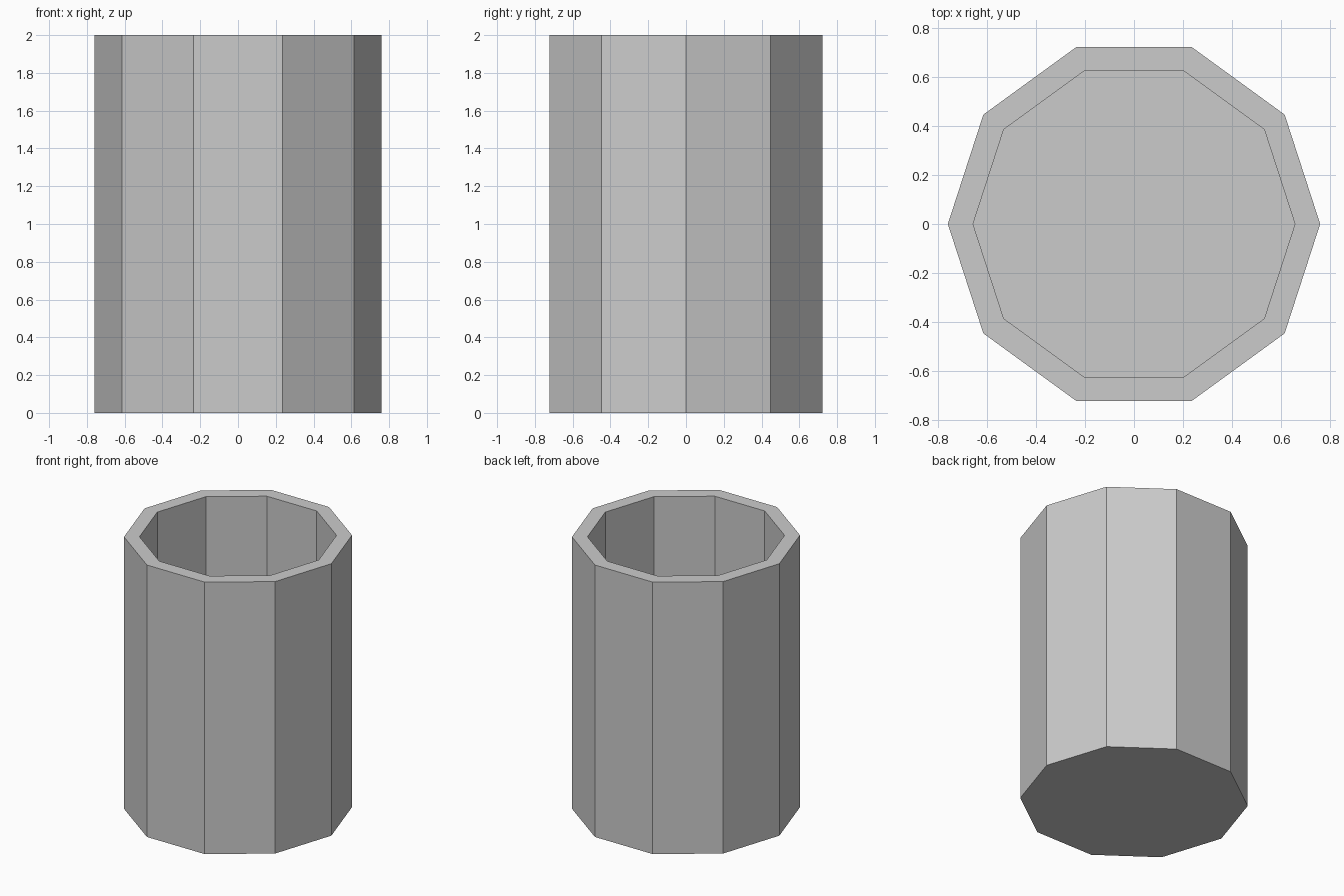
import bpy, bmesh
from math import cos, sin, tau

if "Cube" in bpy.data.objects:
    bpy.data.objects.remove(bpy.data.objects["Cube"])

SIDES = 10
# profile (radius, z): outer bottom, outer rim, inner rim, inner floor
PROFILE = [(0.76, 0.0), (0.76, 2.0), (0.657, 2.0), (0.657, 0.1)]

bm = bmesh.new()
rings = [[bm.verts.new((r * cos(tau * i / SIDES), r * sin(tau * i / SIDES), z))
          for i in range(SIDES)] for r, z in PROFILE]

# outer wall, rim and inner wall
for a, b in zip(rings, rings[1:]):
    for i in range(SIDES):
        j = (i + 1) % SIDES
        bm.faces.new((a[i], a[j], b[j], b[i]))

# underside and inner floor
bm.faces.new(rings[0][::-1])
bm.faces.new(rings[-1])
bmesh.ops.recalc_face_normals(bm, faces=bm.faces)

mesh = bpy.data.meshes.new("cup")
bm.to_mesh(mesh)
bm.free()
bpy.context.collection.objects.link(bpy.data.objects.new("cup", mesh))
